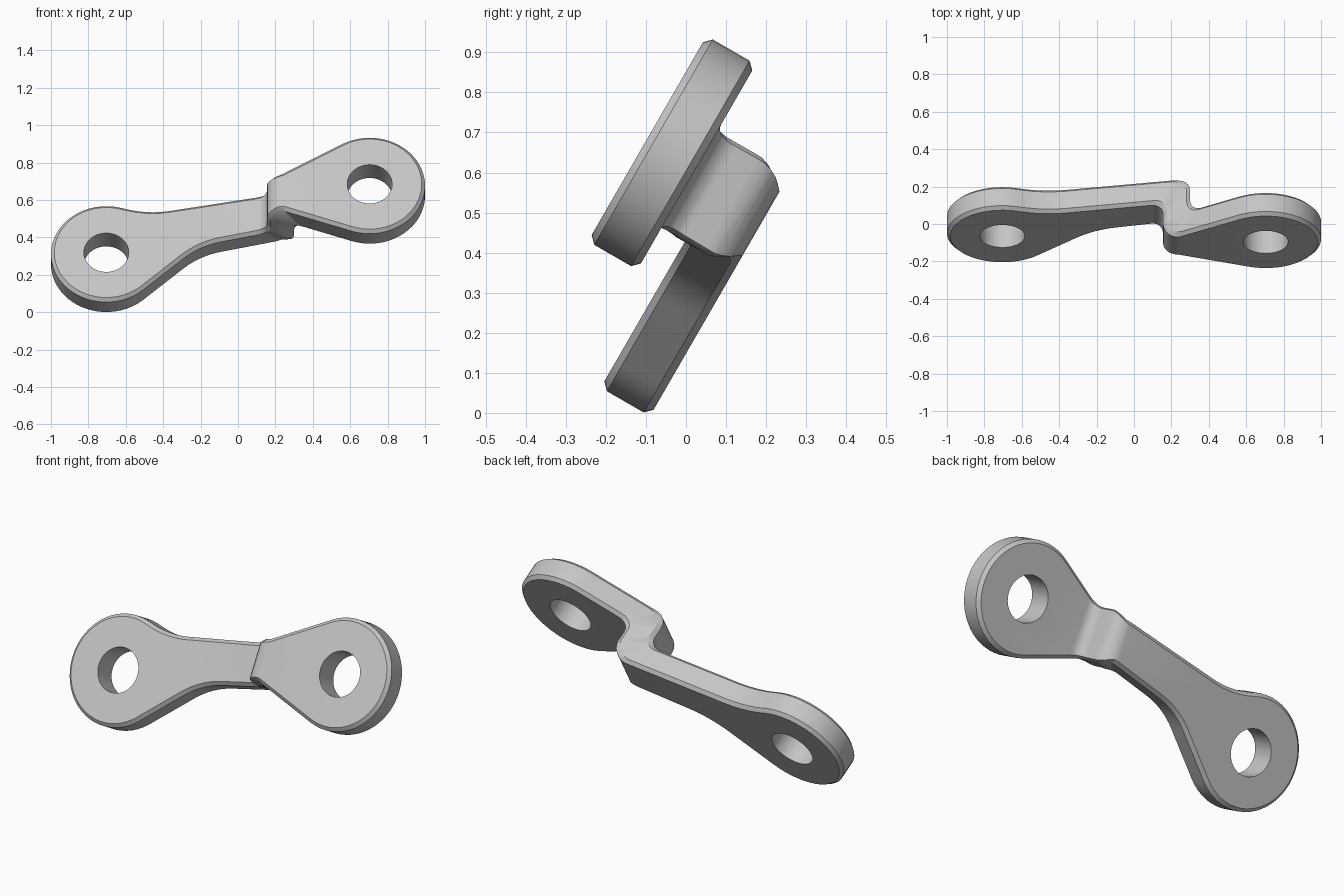
import bpy, bmesh, math
from mathutils import Vector

if "Cube" in bpy.data.objects:
    bpy.data.objects.remove(bpy.data.objects["Cube"])

# Sizes: plate thickness, edge chamfer, eye radius, hole radius, back level of each end
THICK, CHAMFER, EYE_R, HOLE_R = 0.142, 0.018, 0.296, 0.12
LOW, HIGH = 0.077, 0.287
LEFT_EYE, RIGHT_EYE = Vector((-0.704, 0.249)), Vector((0.704, 0.55))

steel = bpy.data.materials.new("grey_steel")
steel.use_nodes = True
colour = (0.56, 0.56, 0.56, 1)
steel.diffuse_color = colour
steel.node_tree.nodes["Principled BSDF"].inputs["Base Color"].default_value = colour


def arc(centre, radius, start, end, steps):
    angles = [math.radians(start + (end - start) * i / steps) for i in range(steps + 1)]
    return [Vector((centre[0] + radius * math.cos(a), centre[1] + radius * math.sin(a)))
            for a in angles]


def rounded(before, corner, after, size, steps=8):
    """Curve that softens a corner."""
    a = corner + (before - corner).normalized() * size
    b = corner + (after - corner).normalized() * size
    return [a.lerp(corner, t).lerp(corner.lerp(b, t), t)
            for t in (i / steps for i in range(steps + 1))]


# Outline of the flattened link
left = arc(LEFT_EYE, EYE_R, 75, 312, 36)
right = arc(RIGHT_EYE, EYE_R, 251, 480, 36)
low_a, low_b = Vector((-0.205, 0.30)), Vector((0.238, 0.397))
top_b, top_a = Vector((0.24, 0.623)), Vector((-0.479, 0.495))
outline = (left + rounded(left[-1], low_a, low_b, 0.12)
           + rounded(low_a, low_b, right[0], 0.07)
           + right + rounded(right[-1], top_b, top_a, 0.07)
           + rounded(top_b, top_a, left[0], 0.12))

# Profile of the double bend: matching points on front and back surfaces
INNER, OUTER, WEB_L, WEB_R = 0.06, 0.09, 0.155, 0.30
low_front, high_front = LOW + THICK, HIGH + THICK
front = (arc((WEB_L - INNER, low_front + INNER), INNER, -90, 0, 6)
         + arc((WEB_L + OUTER, high_front - OUTER), OUTER, 180, 90, 6))
back = (arc((WEB_R - OUTER, LOW + OUTER), OUTER, -90, 0, 6)
        + arc((WEB_R + INNER, HIGH - INNER), INNER, 180, 90, 6))
count = len(front)
stations = [(f.x + b.x) / 2 + 0.04 * i / (count - 1)
            for i, (f, b) in enumerate(zip(front, back))]


def top_edge(x):
    return max(0.5806 + 0.178 * x, 0.485 + 0.577 * x)


def bottom_edge(x):
    return min(0.345 + 0.22 * x, 0.479 - 0.344 * x)


def bend(co):
    """Move a point of the flat plate onto the bent one."""
    s, v, h = co.x, co.y, co.z / THICK
    if s < stations[0] - 1e-4:
        return Vector((s, v, LOW + co.z))
    if s > stations[-1] + 1e-4:
        return Vector((s, v, HIGH + co.z))
    i = 0
    while i < count - 2 and s > stations[i + 1]:
        i += 1
    t = (s - stations[i]) / (stations[i + 1] - stations[i])
    p = back[i].lerp(back[i + 1], t).lerp(front[i].lerp(front[i + 1], t), h)
    edge = top_edge if v > 0.5 else bottom_edge
    return Vector((p.x, v + edge(p.x) - edge(s), p.y))


# Flat plate with chamfered rims, sliced at the bend and then bent
bm = bmesh.new()
base = bm.faces.new([bm.verts.new((p.x, p.y, 0)) for p in outline])
grown = bmesh.ops.extrude_face_region(bm, geom=[base], use_keep_orig=True)
for v in grown["geom"]:
    if isinstance(v, bmesh.types.BMVert):
        v.co.z = THICK
bmesh.ops.recalc_face_normals(bm, faces=bm.faces)
rims = [e for e in bm.edges if abs(e.verts[0].co.z - e.verts[1].co.z) < 1e-5]
bmesh.ops.bevel(bm, geom=rims, offset=CHAMFER, segments=1, affect='EDGES',
                clamp_overlap=False)
for s in stations:
    bmesh.ops.bisect_plane(bm, geom=bm.verts[:] + bm.edges[:] + bm.faces[:], dist=1e-5,
                           plane_co=(s, 0, 0), plane_no=(1, 0, 0))
for v in bm.verts:
    v.co = bend(v.co)
bmesh.ops.recalc_face_normals(bm, faces=bm.faces)
mesh = bpy.data.meshes.new("offset_link")
bm.to_mesh(mesh)
bm.free()
mesh.materials.append(steel)
link = bpy.data.objects.new("offset_link", mesh)
bpy.context.collection.objects.link(link)
bpy.ops.object.select_all(action='DESELECT')

# Round pin holes through both eyes
for name, eye, level in (("left", LEFT_EYE, LOW), ("right", RIGHT_EYE, HIGH)):
    bpy.ops.mesh.primitive_cylinder_add(vertices=48, radius=HOLE_R, depth=0.4,
                                        location=(eye.x, eye.y, level + THICK / 2))
    cutter = bpy.context.object
    cutter.name = name + "_hole_cutter"
    cutter.hide_render = True
    cutter.data.materials.append(steel)
    cut = link.modifiers.new(name + "_hole", 'BOOLEAN')
    cut.operation, cut.solver, cut.object = 'DIFFERENCE', 'EXACT', cutter
    bpy.context.view_layer.objects.active = link
    bpy.ops.object.modifier_apply(modifier=cut.name)
    bpy.data.objects.remove(cutter)

# Smooth shading with crisp rims, then lean the link back
link.select_set(True)
bpy.context.view_layer.objects.active = link
bpy.ops.object.shade_smooth_by_angle(angle=math.radians(30))
link.rotation_euler.x = math.radians(60)
link.location.z = -0.006
